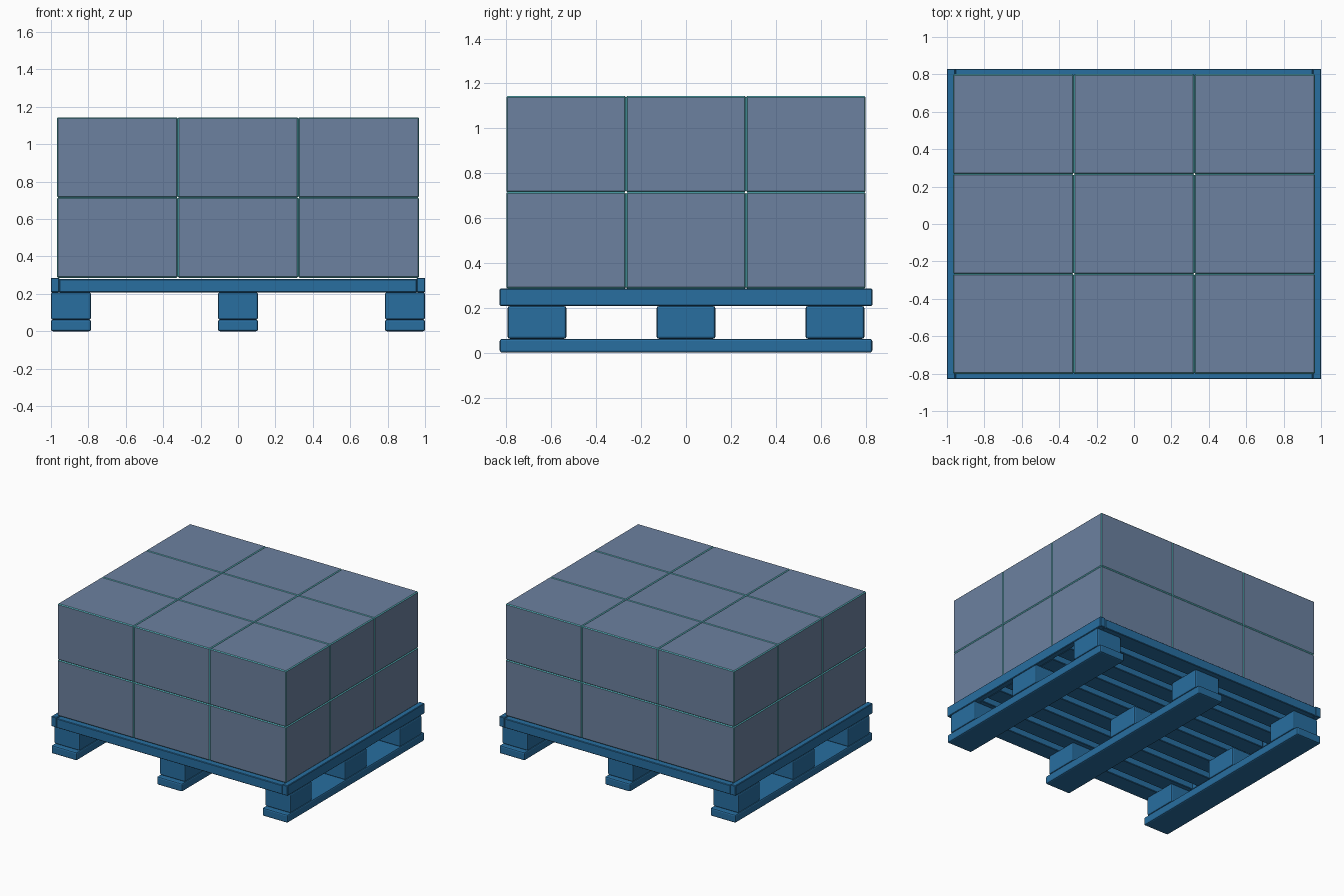
import bpy

if "Cube" in bpy.data.objects:
    bpy.data.objects.remove(bpy.data.objects["Cube"])


def material(name, rgb):
    m = bpy.data.materials.new(name)
    m.diffuse_color = (*rgb, 1)
    m.use_nodes = True
    m.node_tree.nodes["Principled BSDF"].inputs["Base Color"].default_value = m.diffuse_color
    return m


BLUE = material("pallet_blue", (0.021, 0.156, 0.352))
SLATE = material("carton_slate", (0.15, 0.22, 0.35))
TEAL = material("edge_teal", (0.10, 0.50, 0.55))


def box(name, x, y, z, bevel, mats, segments=1):
    """Bevelled box from (min, max) pairs; a second material colours the bevels."""
    bpy.ops.mesh.primitive_cube_add(
        size=1, location=[(a + b) / 2 for a, b in (x, y, z)])
    ob = bpy.context.object
    ob.name = name
    for v in ob.data.vertices:
        for i, (a, b) in enumerate((x, y, z)):
            v.co[i] *= b - a
    for m in mats:
        ob.data.materials.append(m)
    mod = ob.modifiers.new("bevel", 'BEVEL')
    mod.width = bevel
    mod.segments = segments
    mod.material = len(mats) - 1
    return ob


# Bottom runners along y, with three spacer blocks on each
for xc in (-0.893, 0, 0.893):
    x = (xc - 0.107, xc + 0.107)
    box("bottom_runner", x, (-0.83, 0.83), (0, 0.062), 0.01, [BLUE], 2)
    for yc in (-0.664, 0, 0.664):
        box("spacer_block", x, (yc - 0.131, yc + 0.131), (0.062, 0.208),
            0.01, [BLUE], 2)

# End rails of the deck
for s in (-1, 1):
    box("end_rail", (s * 0.9775 - 0.0225, s * 0.9775 + 0.0225),
        (-0.83, 0.83), (0.208, 0.286), 0.004, [BLUE])

# Deck slats along x with narrow gaps
COUNT, WIDTH = 9, 0.135
pitch = (1.66 - WIDTH) / (COUNT - 1)
for i in range(COUNT):
    y0 = -0.83 + i * pitch
    box("deck_slat", (-0.957, 0.957), (y0, y0 + WIDTH), (0.208, 0.279),
        0.004, [BLUE])

# Stacked cartons, 3 x 3 x 2, with teal edges
DX, DY, DZ = 0.645, 0.534, 0.429
for k in range(2):
    for i in range(3):
        for j in range(3):
            x0, y0, z0 = (i - 1.5) * DX, (j - 1.5) * DY, 0.286 + k * DZ
            box("carton", (x0, x0 + DX), (y0, y0 + DY), (z0, z0 + DZ),
                0.006, [SLATE, TEAL])
